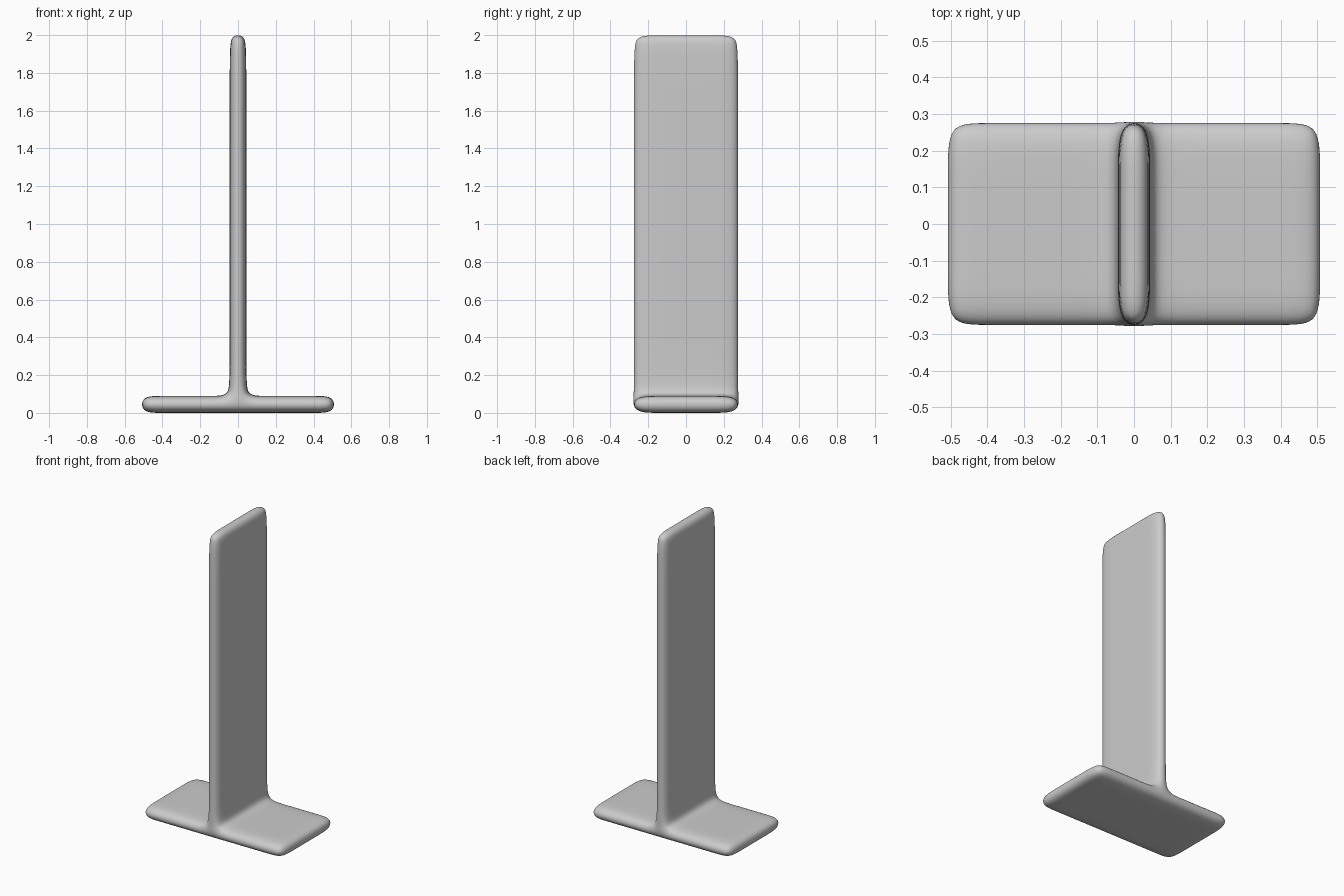
import bpy
import bmesh
from itertools import product

cube = bpy.data.objects.get("Cube")
if cube:
    bpy.data.objects.remove(cube, do_unlink=True)


def make_material(name, value):
    mat = bpy.data.materials.new(name)
    mat.use_nodes = True
    colour = (value, value, value, 1)
    mat.diffuse_color = colour
    mat.node_tree.nodes["Principled BSDF"].inputs["Base Color"].default_value = colour
    return mat


def mirrored(values):
    return [-v for v in reversed(values)] + values


# Loop positions of the control cage along each axis
loops = (
    mirrored([0.044, 0.13, 0.41, 0.512]),
    mirrored([0.14, 0.281]),
    [0, 0.09, 0.2, 1.89, 2.004],
)
counts = [len(axis) - 1 for axis in loops]
middle = counts[0] // 2

# Solid cells: the whole bottom layer is the foot, the middle column is the panel
solid = {c for c in product(*map(range, counts)) if c[2] == 0 or c[0] == middle}

# Skin the solid cells with their exposed faces
bm = bmesh.new()
verts = {}


def corner(key):
    if key not in verts:
        verts[key] = bm.verts.new([loops[a][key[a]] for a in range(3)])
    return verts[key]


for cell in solid:
    for axis, side in product(range(3), (0, 1)):
        neighbour = list(cell)
        neighbour[axis] += 2 * side - 1
        if tuple(neighbour) in solid:
            continue
        u, v = (axis + 1) % 3, (axis + 2) % 3
        ring = []
        for du, dv in ((0, 0), (1, 0), (1, 1), (0, 1)):
            key = list(cell)
            key[axis] += side
            key[u] += du
            key[v] += dv
            ring.append(corner(tuple(key)))
        bm.faces.new(ring if side else ring[::-1])

mesh = bpy.data.meshes.new("upright_panel_on_foot")
bm.to_mesh(mesh)
bm.free()

# Rounded upright panel blending into its flat foot
stand = bpy.data.objects.new("upright_panel_on_foot", mesh)
bpy.context.collection.objects.link(stand)
mesh.materials.append(make_material("plain_grey", 0.6))
mesh.shade_smooth()
subdivision = stand.modifiers.new("rounding", "SUBSURF")
subdivision.levels = subdivision.render_levels = 3
